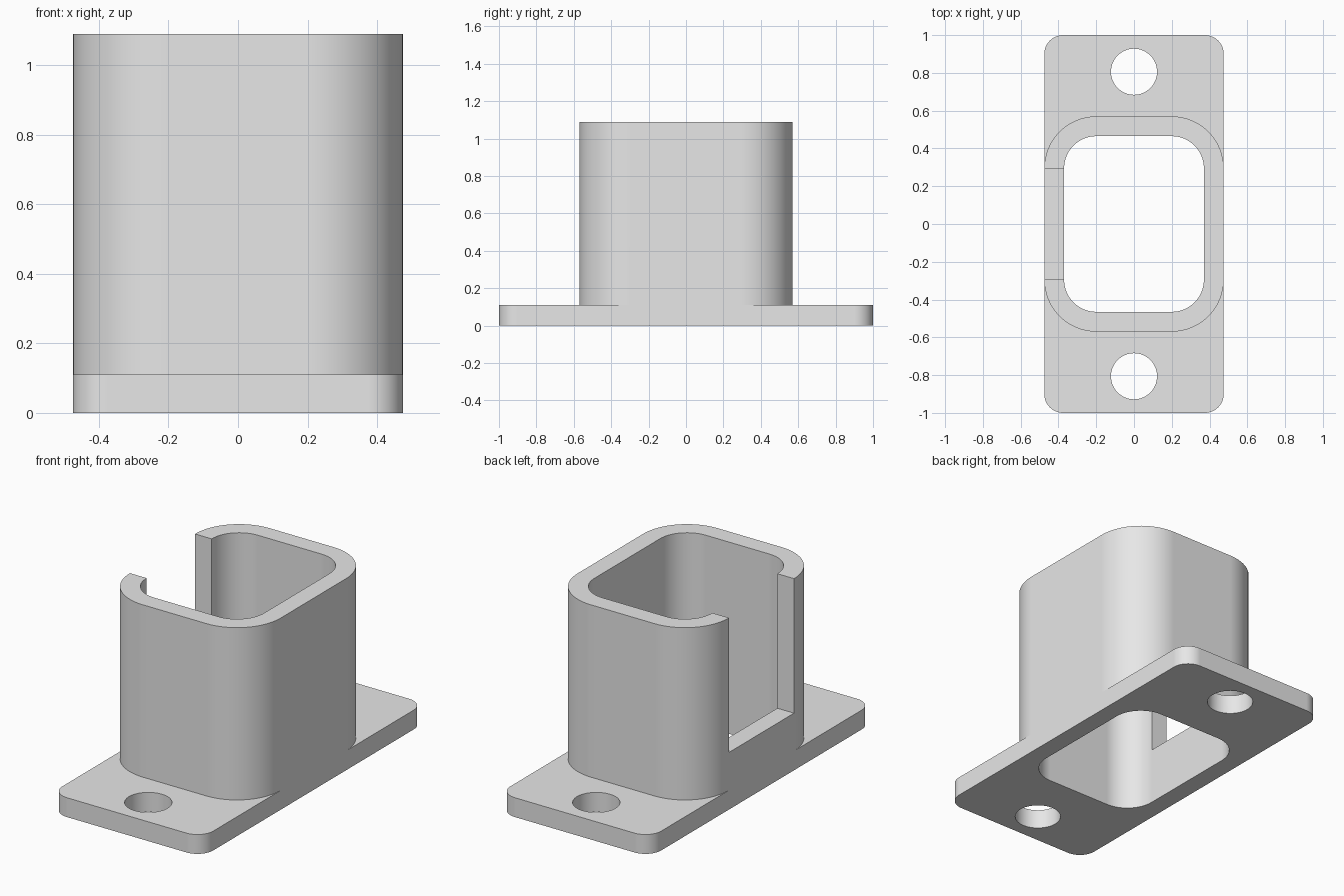
import bpy
import bmesh
from math import cos, sin, pi

cube = bpy.data.objects.get("Cube")
if cube:
    bpy.data.objects.remove(cube, do_unlink=True)

grey = bpy.data.materials.new("plain grey")
grey.use_nodes = True
grey.diffuse_color = (0.8, 0.8, 0.8, 1)
grey.node_tree.nodes["Principled BSDF"].inputs["Base Color"].default_value = grey.diffuse_color


def rounded_outline(half_x, half_y, radius, steps=16):
    """Counter-clockwise rectangle with round corners."""
    points = []
    for corner, (sx, sy) in enumerate([(1, 1), (-1, 1), (-1, -1), (1, -1)]):
        cx, cy = sx * (half_x - radius), sy * (half_y - radius)
        for i in range(steps + 1):
            a = (corner + i / steps) * pi / 2
            points.append((cx + radius * cos(a), cy + radius * sin(a)))
    return points


def circle_outline(cy, radius, steps=64):
    return [(radius * cos(2 * pi * i / steps), cy + radius * sin(2 * pi * i / steps))
            for i in range(steps)]


def prism(name, outline, bottom, top):
    """Extrude an outline upward into a closed solid."""
    bm = bmesh.new()
    base = bm.faces.new([bm.verts.new((x, y, bottom)) for x, y in outline])
    up = bmesh.ops.extrude_face_region(bm, geom=[base], use_keep_orig=True)
    moved = [v for v in up["geom"] if isinstance(v, bmesh.types.BMVert)]
    bmesh.ops.translate(bm, verts=moved, vec=(0, 0, top - bottom))
    bmesh.ops.recalc_face_normals(bm, faces=bm.faces)
    mesh = bpy.data.meshes.new(name)
    bm.to_mesh(mesh)
    bm.free()
    mesh.materials.append(grey)
    obj = bpy.data.objects.new(name, mesh)
    bpy.context.collection.objects.link(obj)
    return obj


def combine(target, other, operation):
    """Apply a boolean and remove the helper solid."""
    mod = target.modifiers.new(operation, "BOOLEAN")
    mod.operation = operation
    mod.solver = "EXACT"
    mod.object = other
    bpy.context.view_layer.objects.active = target
    bpy.ops.object.modifier_apply(modifier=mod.name)
    bpy.data.objects.remove(other, do_unlink=True)


HALF_X, PLATE_TOP, TOP = 0.475, 0.11, 1.09

# Flange plate with the upright sleeve flush to its long sides
bracket = prism("flanged_socket", rounded_outline(HALF_X, 1, 0.1), 0, PLATE_TOP)
sleeve = prism("sleeve", rounded_outline(HALF_X, 0.57, 0.275), PLATE_TOP / 2, TOP)
combine(bracket, sleeve, "UNION")

# Bore through the sleeve and plate
bore = prism("bore", rounded_outline(0.37, 0.465, 0.17), -0.2, TOP + 0.2)
combine(bracket, bore, "DIFFERENCE")

# Screw holes at both ends
for side in (-1, 1):
    hole = prism("screw_hole", circle_outline(side * 0.806, 0.122), -0.2, 0.3)
    combine(bracket, hole, "DIFFERENCE")

# Open slot in the right-hand wall
slot = prism("slot", [(-0.6, -0.292), (-0.25, -0.292), (-0.25, 0.292), (-0.6, 0.292)],
             0.325, TOP + 0.2)
combine(bracket, slot, "DIFFERENCE")

# Smooth the round corners and keep the flats flat
bpy.ops.object.select_all(action="DESELECT")
bracket.select_set(True)
bpy.context.view_layer.objects.active = bracket
bpy.ops.object.shade_smooth_by_angle(angle=pi / 6)
weighted = bracket.modifiers.new("weighted_normals", "WEIGHTED_NORMAL")
weighted.keep_sharp = True
